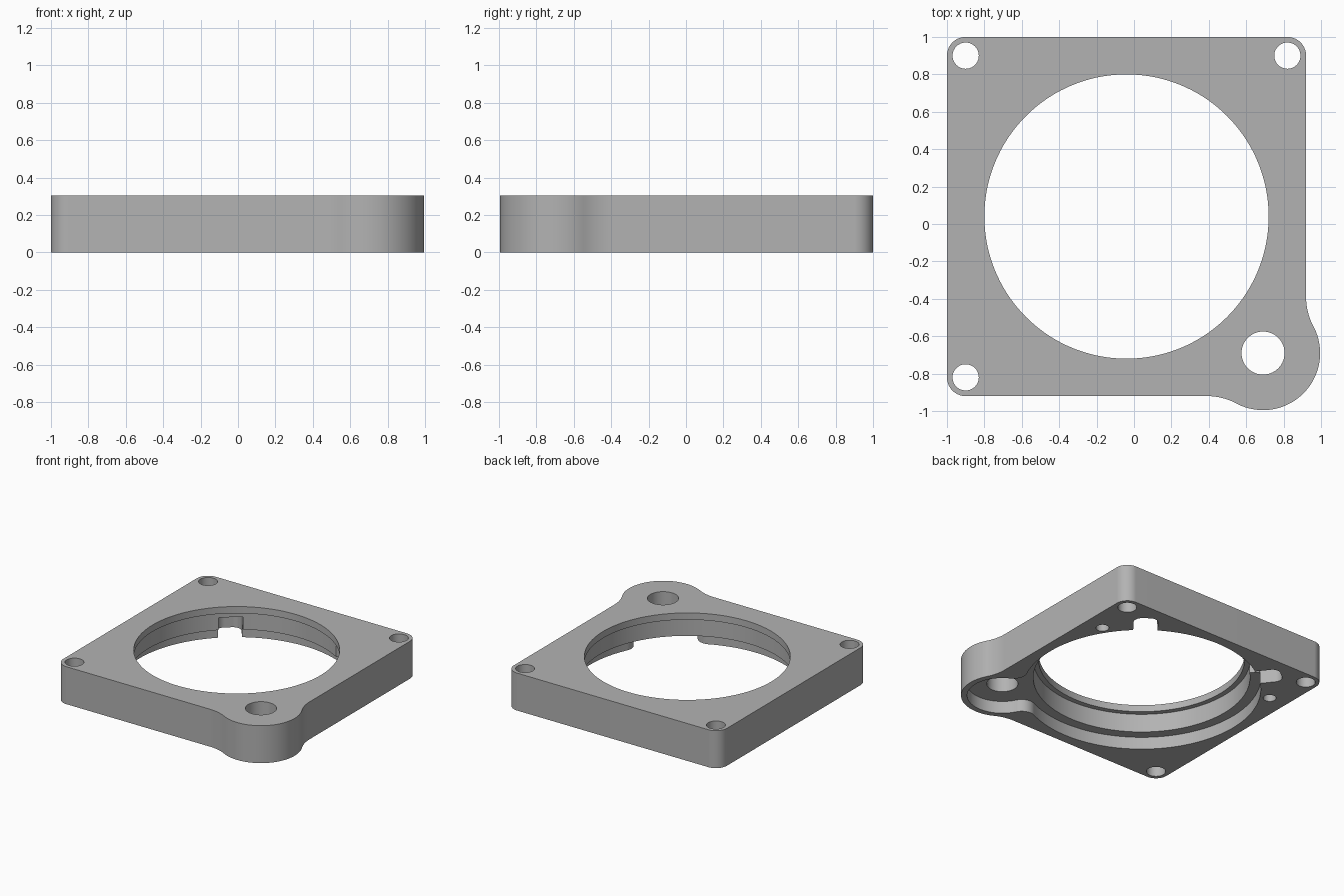
import bpy, bmesh
from math import sin, cos, pi, radians, atan2, sqrt, hypot, ceil
from mathutils import Vector

if "Cube" in bpy.data.objects:
    bpy.data.objects.remove(bpy.data.objects["Cube"])

HEIGHT = 0.305
BORE = Vector((-0.04, 0.04))
LUG = Vector((0.69, -0.69))
FLOOR = -0.1          # cutters start below the underside
ABOVE = 0.5           # through cutters end above the top

grey = bpy.data.materials.new("plain grey")
grey.use_nodes = True
colour = (0.45, 0.45, 0.45, 1)
grey.diffuse_color = colour
grey.node_tree.nodes["Principled BSDF"].inputs["Base Color"].default_value = colour


def arc(centre, r, start, end):
    """Points along an arc, from start to end in radians."""
    steps = max(6, ceil(abs(end - start) / radians(2.5)))
    angles = [start + (end - start) * i / steps for i in range(steps + 1)]
    return [Vector((centre[0] + r * cos(a), centre[1] + r * sin(a))) for a in angles]


def circle(centre, r):
    return arc(centre, r, 0, 2 * pi)[:-1]


def prism(name, outline, z0, z1):
    """Upright solid over a closed counter-clockwise outline."""
    pts = [p for i, p in enumerate(outline) if (p - outline[i - 1]).length > 1e-5]
    bm = bmesh.new()
    base = bm.faces.new([bm.verts.new((p.x, p.y, z0)) for p in pts])
    top = bmesh.ops.extrude_face_region(bm, geom=[base])["geom"]
    verts = [g for g in top if isinstance(g, bmesh.types.BMVert)]
    bmesh.ops.translate(bm, verts=verts, vec=(0, 0, z1 - z0))
    bmesh.ops.recalc_face_normals(bm, faces=bm.faces)
    mesh = bpy.data.meshes.new(name)
    bm.to_mesh(mesh)
    bm.free()
    obj = bpy.data.objects.new(name, mesh)
    bpy.context.collection.objects.link(obj)
    return obj


def angle(frm, to):
    return atan2(to.y - frm.y, to.x - frm.x)


# Plate outline: rounded square that flows into a round lug
lug_r = 0.305
fillet = 0.333
edge = 0.92
drop = sqrt((lug_r + fillet) ** 2 - (edge + fillet - LUG.x) ** 2)
low = Vector((LUG.x - drop, -edge - fillet))
side = Vector((edge + fillet, LUG.y + drop))
outline = (arc((0.82, 0.9), 0.1, 0, pi / 2)
           + arc((-0.9, 0.9), 0.1, pi / 2, pi)
           + arc((-0.9, -0.82), 0.1, pi, 1.5 * pi)
           + arc(low, fillet, pi / 2, angle(low, LUG))
           + arc(LUG, lug_r, angle(LUG, low), angle(LUG, side))
           + arc(side, fillet, angle(side, LUG) + 2 * pi, pi)
           if angle(side, LUG) < 0 else [])
plate = prism("mounting_plate", outline, 0, HEIGHT)
plate.data.materials.append(grey)

# Underside recess: wide bore joined to the lug pocket by rounded shoulders
wide, pocket, shoulder = 0.88, 0.26, 0.1
gap = (LUG - BORE).length
along = (gap ** 2 + (wide + shoulder) ** 2 - (pocket + shoulder) ** 2) / (2 * gap)
across = sqrt((wide + shoulder) ** 2 - along ** 2)
axis = (LUG - BORE).normalized()
normal = Vector((-axis.y, axis.x))
upper = BORE + axis * along + normal * across
lower = BORE + axis * along - normal * across


def sweep(centre, r, frm, to, turn):
    """Arc between the directions of two points, turning one way."""
    a, b = angle(centre, frm), angle(centre, to)
    while (b - a) * turn < 0:
        b += 2 * pi * turn
    return arc(centre, r, a, b)


recess = (sweep(BORE, wide, upper, lower, 1) + sweep(lower, shoulder, BORE, LUG, -1)
          + sweep(LUG, pocket, lower, upper, 1) + sweep(upper, shoulder, LUG, BORE, -1))

cutters = [prism("recess_cutter", recess, FLOOR, 0.1),
           prism("seat_cutter", circle(BORE, 0.8), FLOOR, 0.25),
           prism("opening_cutter", circle(BORE, 0.76), FLOOR, ABOVE),
           prism("lug_hole_cutter", circle(LUG, 0.115), FLOOR, ABOVE)]

# Corner screw holes
for spot in ((-0.9, 0.9), (0.82, 0.9), (-0.9, -0.82)):
    cutters.append(prism("screw_hole_cutter", circle(spot, 0.07), FLOOR, ABOVE))

# Blind pin holes and rounded notches, mirrored about the bore
notch_end, half, corner = 1.053, 0.09, 0.06
for s in (-1, 1):
    cutters.append(prism("pin_hole_cutter", circle((BORE.x + s * 0.806, 0.55), 0.048), FLOOR, 0.2))
    heading = pi / 2 - s * radians(38.2)
    out = Vector((cos(heading), sin(heading)))
    left = Vector((-out.y, out.x))
    shape = ([Vector((0.5, -half))]
             + arc((notch_end - corner, corner - half), corner, -pi / 2, 0)
             + arc((notch_end - corner, half - corner), corner, 0, pi / 2)
             + [Vector((0.5, half))])
    notch = [BORE + out * p.x + left * p.y for p in shape]
    cutters.append(prism("notch_cutter", notch, FLOOR, 0.2))

# Cut everything, then drop the cutters
for cutter in cutters:
    cutter.hide_render = True
    mod = plate.modifiers.new(cutter.name, 'BOOLEAN')
    mod.operation = 'DIFFERENCE'
    mod.solver = 'EXACT'
    mod.object = cutter
graph = bpy.context.evaluated_depsgraph_get()
final = bpy.data.meshes.new_from_object(plate.evaluated_get(graph))
plate.modifiers.clear()
plate.data = final
for cutter in cutters:
    bpy.data.objects.remove(cutter)
final.materials.clear()
final.materials.append(grey)
for face in final.polygons:
    face.material_index = 0

# Smooth round walls, sharp rims
bpy.ops.object.select_all(action='DESELECT')
plate.select_set(True)
bpy.context.view_layer.objects.active = plate
bpy.ops.object.shade_smooth_by_angle(angle=radians(30))
